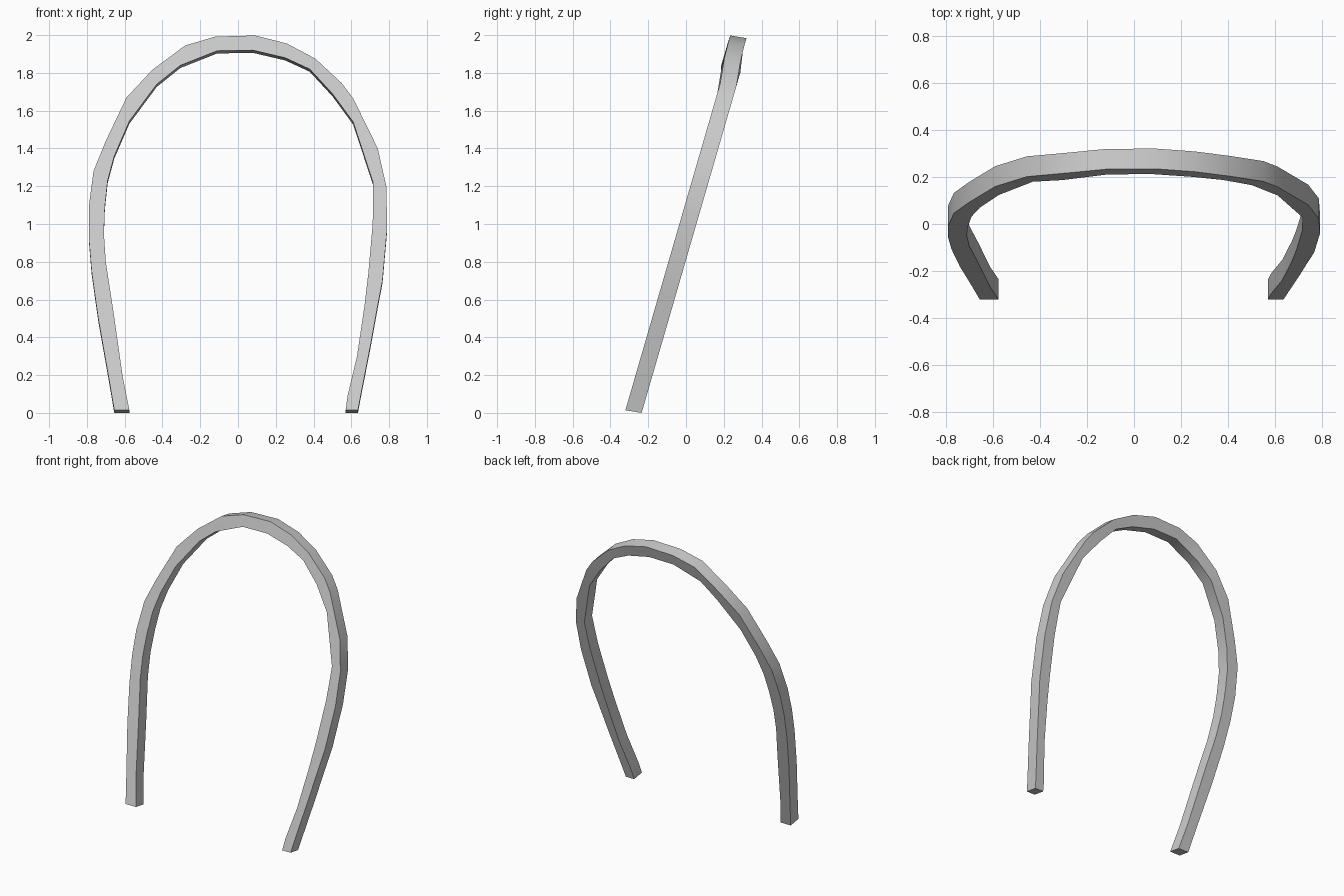
import bpy, bmesh

# Paired front-face outline points: outer x, outer z, inner x, inner z, y offset
sections = [
    (-.655, .014, -.575, .014, 0), (-.685, .19, -.61, .19, 0),
    (-.74, .50, -.66, .54, 0), (-.775, .75, -.70, .80, 0),
    (-.79, .93, -.71, .95, 0), (-.79, 1.09, -.705, 1.09, 0),
    (-.765, 1.28, -.69, 1.23, 0), (-.70, 1.44, -.655, 1.36, 0),
    (-.59, 1.67, -.575, 1.545, 0), (-.455, 1.815, -.43, 1.74, 0),
    (-.28, 1.945, -.305, 1.84, -.022), (-.12, 1.992, -.11, 1.917, -.02),
    (.09, 1.998, .08, 1.92, -.02), (.26, 1.955, .25, 1.88, -.02),
    (.41, 1.875, .38, 1.82, -.016), (.55, 1.745, .50, 1.69, 0),
    (.61, 1.665, .61, 1.54, 0), (.74, 1.40, .715, 1.22, 0),
    (.785, 1.20, .715, 1.13, 0), (.79, .98, .713, 1.00, 0),
    (.765, .70, .69, .74, 0), (.74, .57, .67, .57, 0),
    (.70, .35, .63, .30, 0), (.655, .12, .58, .09, 0),
    (.635, .014, .57, .014, 0),
]
DEPTH, DROP = .086, .014      # bar thickness and tilt of the section


def lean(z):
    return -.325 + .29 * z    # the whole arch leans backwards


# Leaning square-section arch, swept through the sections
bm = bmesh.new()
rings = []
for ox, oz, ix, iz, dy in sections:
    yo, yi = lean(oz) + dy, lean(iz) + dy
    rings.append([bm.verts.new(p) for p in (
        (ox, yo, oz), (ox, yo + DEPTH, oz - DROP),
        (ix, yi + DEPTH, iz - DROP), (ix, yi, iz))])
for a, b in zip(rings, rings[1:]):
    for i in range(4):
        j = (i + 1) % 4
        bm.faces.new((a[i], a[j], b[j], b[i]))

# End caps of the two feet
bm.faces.new(rings[0][::-1])
bm.faces.new(rings[-1])
bmesh.ops.recalc_face_normals(bm, faces=bm.faces)

mesh = bpy.data.meshes.new("arched_handle")
bm.to_mesh(mesh)
bm.free()
arch = bpy.data.objects.new("arched_handle", mesh)
bpy.context.collection.objects.link(arch)

# Smooth along the curve, crisp along the square edges
bpy.context.view_layer.objects.active = arch
arch.select_set(True)
bpy.ops.object.shade_smooth_by_angle(angle=.6)
